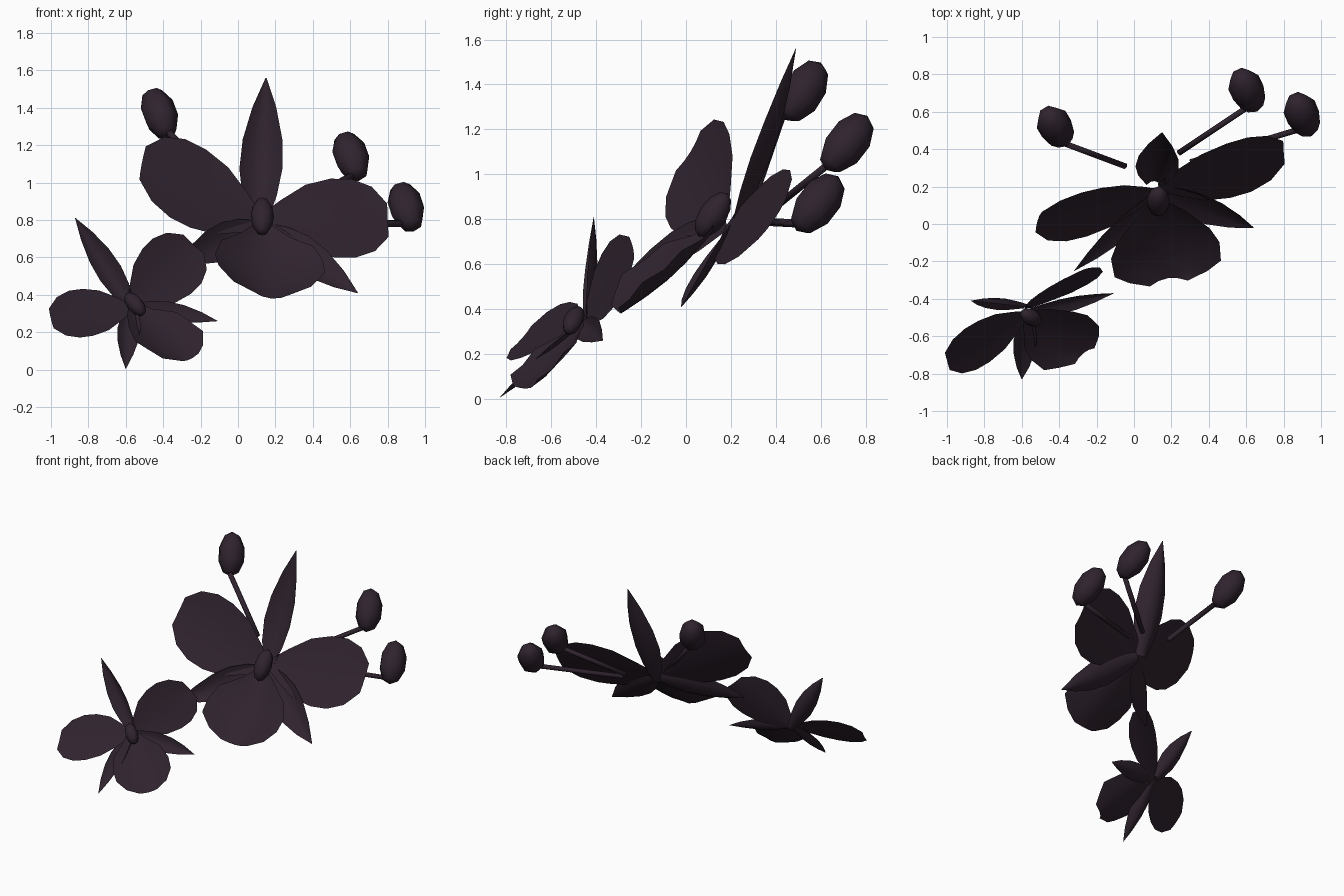
import bpy, bmesh, math
from mathutils import Vector, Matrix

if "Cube" in bpy.data.objects:
    bpy.data.objects.remove(bpy.data.objects["Cube"])

plum = bpy.data.materials.new("dark_plum")
plum.diffuse_color = (0.029, 0.017, 0.028, 1)
plum.use_nodes = True
plum.node_tree.nodes["Principled BSDF"].inputs["Base Color"].default_value = plum.diffuse_color

ROUND = [(0, .12), (.12, .38), (.32, .78), (.55, 1), (.75, .98), (.9, .74), (.97, .48), (1, .25)]
BLUNT = [(0, .15), (.15, .48), (.35, .85), (.55, 1), (.72, 1), (.88, .82), (1, .42)]
LANCE = [(0, .35), (.2, .8), (.38, 1), (.58, .92), (.8, .55), (1, .02)]
LIP = [(0, .15), (.15, .45), (.35, .85), (.55, 1), (.75, .98), (.9, .72), (1, .35)]


def finish(name, bm):
    me = bpy.data.meshes.new(name)
    bm.to_mesh(me)
    bm.free()
    ob = bpy.data.objects.new(name, me)
    bpy.context.collection.objects.link(ob)
    me.materials.append(plum)
    for p in me.polygons:
        p.use_smooth = True
    return ob


def petal(name, base, tip, half, profile, cup=0.03, bow=0.0, ruffle=0.0):
    """Thin cupped blade from base to tip; half is the half-width vector."""
    base, tip, half = Vector(base), Vector(tip), Vector(half)
    n = (tip - base).cross(half).normalized()
    if n.y - n.z > 0:          # front of the petal looks forward and up
        n = -n
    bm = bmesh.new()
    cols = [-1, -.5, 0, .5, 1]
    rows = []
    for i, (t, w) in enumerate(profile):
        c = base.lerp(tip, t) + n * bow * math.sin(math.pi * t)
        wave = ruffle * (-1) ** i
        rows.append([bm.verts.new(c + half * w * u + n * (cup * w * u * u + wave * u * u))
                     for u in cols])
    for a, b in zip(rows, rows[1:]):
        for k in range(len(cols) - 1):
            f = bm.faces.new((a[k], a[k + 1], b[k + 1], b[k]))
            f.normal_update()
            if f.normal.dot(n) < 0:
                f.normal_flip()
    return finish(name, bm)


def pod(name, center, axis, length, radius, sides=8, rings=6):
    """Elongated faceted ball along an axis."""
    bm = bmesh.new()
    rot = Vector(axis).to_track_quat('Z', 'Y').to_matrix().to_4x4()
    m = Matrix.Translation(center) @ rot @ Matrix.Diagonal((radius, radius, length, 1))
    bmesh.ops.create_uvsphere(bm, u_segments=sides, v_segments=rings, radius=1, matrix=m)
    return finish(name, bm)


def stem(name, a, b, r=.018):
    a, b = Vector(a), Vector(b)
    bm = bmesh.new()
    m = Matrix.Translation((a + b) / 2) @ (b - a).to_track_quat('Z', 'Y').to_matrix().to_4x4()
    bmesh.ops.create_cone(bm, cap_ends=True, segments=6, radius1=r, radius2=r,
                          depth=(b - a).length, matrix=m)
    return finish(name, bm)


# Large blossom
petal("large_top_sepal", (.11, .23, .76), (.15, .49, 1.56), (.115, -.01, 0), LANCE, .075, -.045)
petal("large_right_sepal", (.13, .2, .75), (.64, -.02, .41), (.05, .06, .08), LANCE, .045, -.02)
petal("large_left_sepal", (.12, .18, .76), (-.32, -.25, .57), (-.05, .02, .09), LANCE, .045, -.02)
petal("large_left_petal", (.13, .17, .78), (-.515, .02, 1.1), (.04, .13, .21), BLUNT, .03)
petal("large_right_petal", (.13, .2, .8), (.8, .39, .795), (-.01, .145, .21), BLUNT, .02, .005)
petal("large_lip", (.13, .13, .76), (.18, -.29, .38), (.29, .045, -.02), LIP, .1, -.03, .008)
pod("large_column", (.13, .12, .82), (0, .06, .09), .115, .062)

# Small blossom
petal("small_top_sepal", (-.57, -.43, .33), (-.87, -.41, .81), (.055, .01, .04), LANCE, .05, -.025)
petal("small_right_sepal", (-.57, -.46, .33), (-.11, -.37, .26), (.01, .04, .05), LANCE, .035, -.015)
petal("small_bottom_sepal", (-.57, -.46, .33), (-.6, -.83, .005), (.062, 0, 0), LANCE, .045, -.02)
petal("small_left_petal", (-.57, -.48, .33), (-1.0, -.73, .27), (-.03, .11, .125), BLUNT, .015)
petal("small_right_petal", (-.57, -.45, .34), (-.24, -.235, .67), (-.13, -.025, .12), BLUNT, .02)
petal("small_lip", (-.57, -.47, .34), (-.27, -.69, .05), (.15, .12, .05), LIP, .05, -.015, .008)
pod("small_column", (-.55, -.5, .35), (-.05, .03, .06), .078, .045)

# Buds on stems
buds = [
    ((-.42, .52, 1.37), (-.09, .15, .24), (-.05, .31, .92), (-.37, .43, 1.27)),
    ((.605, .715, 1.14), (-.08, .17, .22), (.24, .38, .84), (.63, .64, 1.05)),
    ((.9, .585, .87), (-.07, .17, .22), (.3, .33, .79), (.93, .52, .78)),
]
for i, (c, ax, a, b) in enumerate(buds, 1):
    pod(f"bud_{i}", c, ax, .158, .096, 7, 5)
    stem(f"bud_stem_{i}", a, b)
